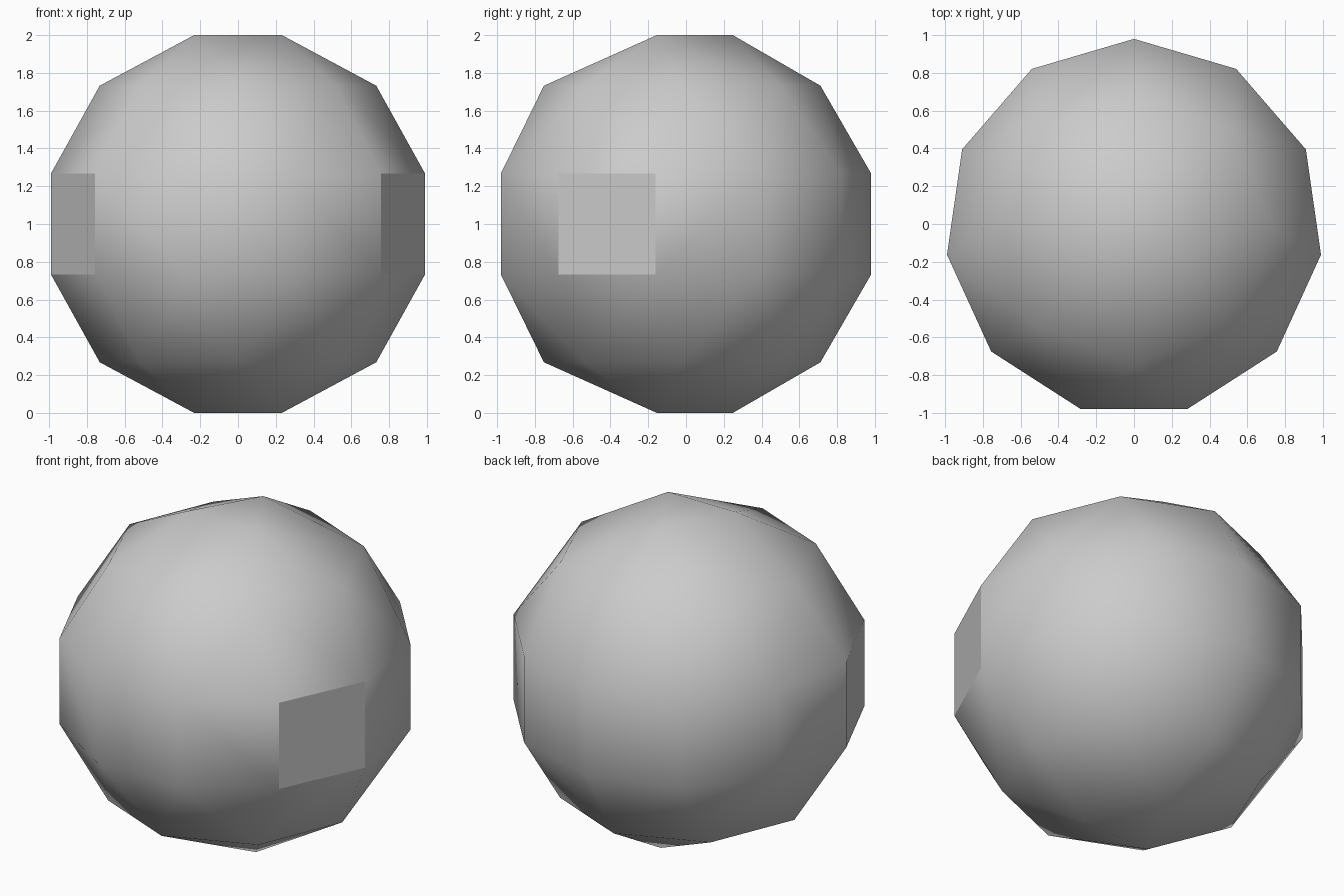
import bpy, bmesh
from math import sin, cos, pi, radians

if "Cube" in bpy.data.objects:
    bpy.data.objects.remove(bpy.data.objects["Cube"])

# Faceted ball: rings of evenly spaced points on a sphere, wrapped by a hull
RADIUS = 1 / sin(radians(75))
Y_SHIFT = -(1 - cos(pi / 11)) / 2
RINGS = [(-75, 3), (-45, 8), (-15, 11), (15, 11), (45, 8), (75, 3)]  # latitude, sides

bm = bmesh.new()
for lat, sides in RINGS:
    lat = radians(lat)
    for i in range(sides):
        a = 2 * pi * i / sides
        r = RADIUS * cos(lat)
        bm.verts.new((r * sin(a), r * cos(a) + Y_SHIFT, RADIUS * sin(lat) + 1))
bmesh.ops.convex_hull(bm, input=bm.verts[:])

# Merge coplanar triangles back into quads
bmesh.ops.dissolve_limit(bm, angle_limit=radians(0.5), verts=bm.verts[:], edges=bm.edges[:])
bmesh.ops.recalc_face_normals(bm, faces=bm.faces[:])

mesh = bpy.data.meshes.new("faceted_ball")
bm.to_mesh(mesh)
bm.free()
ball = bpy.data.objects.new("faceted_ball", mesh)
bpy.context.collection.objects.link(ball)

# Single light grey surface
grey = bpy.data.materials.new("light_grey")
grey.diffuse_color = (0.6, 0.6, 0.6, 1)
grey.use_nodes = True
grey.node_tree.nodes["Principled BSDF"].inputs["Base Color"].default_value = grey.diffuse_color
mesh.materials.append(grey)

# Soft shading across shallow edges, crisp on steeper ones
bpy.context.view_layer.objects.active = ball
ball.select_set(True)
bpy.ops.object.shade_smooth_by_angle(angle=radians(30))
